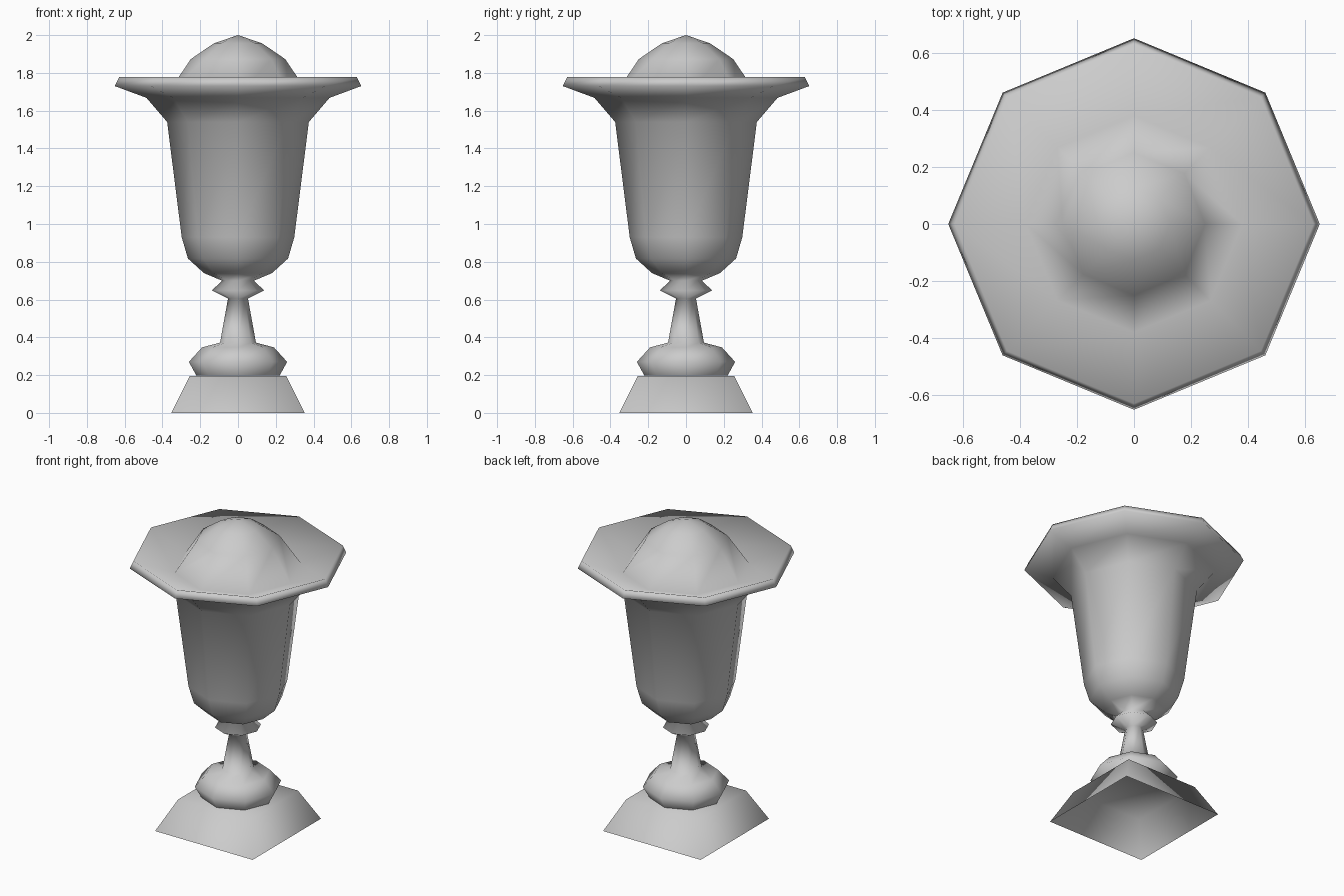
import bpy, bmesh
from math import cos, sin, pi

if "Cube" in bpy.data.objects:
    bpy.data.objects.remove(bpy.data.objects["Cube"])


def finish(name, bm):
    bmesh.ops.recalc_face_normals(bm, faces=bm.faces[:])
    for f in bm.faces:
        f.smooth = True
    me = bpy.data.meshes.new(name)
    bm.to_mesh(me)
    bm.free()
    ob = bpy.data.objects.new(name, me)
    bpy.context.collection.objects.link(ob)
    return ob


def ring(bm, r, z, sides, turn=0.0):
    if r == 0:
        return [bm.verts.new((0, 0, z))] * sides
    return [bm.verts.new((r * cos(turn + 2 * pi * i / sides),
                          r * sin(turn + 2 * pi * i / sides), z)) for i in range(sides)]


def lathe(name, profile, sides=8, turn=0.0, cap_top=False):
    bm = bmesh.new()
    rings = [ring(bm, r, z, sides, turn) for r, z in profile]
    for a, b in zip(rings, rings[1:]):
        for i in range(sides):
            j = (i + 1) % sides
            quad = list(dict.fromkeys((a[i], a[j], b[j], b[i])))
            bm.faces.new(quad)
    if cap_top:
        bm.faces.new(rings[-1])
    ob = finish(name, bm)
    # an open shell can be oriented inside out: compare a side face with its position
    me = ob.data
    if sum(p.normal.x * p.center.x + p.normal.y * p.center.y for p in me.polygons[:sides]) < 0:
        me.flip_normals()
    return ob


# Square plinth, open underneath
lathe("plinth", [(0.353 * 2 ** 0.5, 0), (0.255 * 2 ** 0.5, 0.195)],
      sides=4, turn=pi / 4, cap_top=True)

# Octagonal urn: foot, stem, collar, bowl, flared rim and domed top
lathe("urn", [
    (0.22, 0.197), (0.26, 0.27), (0.19, 0.347), (0.095, 0.372),   # foot
    (0.053, 0.605), (0.138, 0.648), (0.085, 0.70),                # stem and collar
    (0.18, 0.74), (0.265, 0.817), (0.298, 0.93), (0.375, 1.54),   # bowl
    (0.485, 1.668), (0.652, 1.73), (0.63, 1.777),                 # rim
    (0.38, 1.68), (0.25, 1.873), (0.127, 1.957), (0, 2.0),        # dome
])
